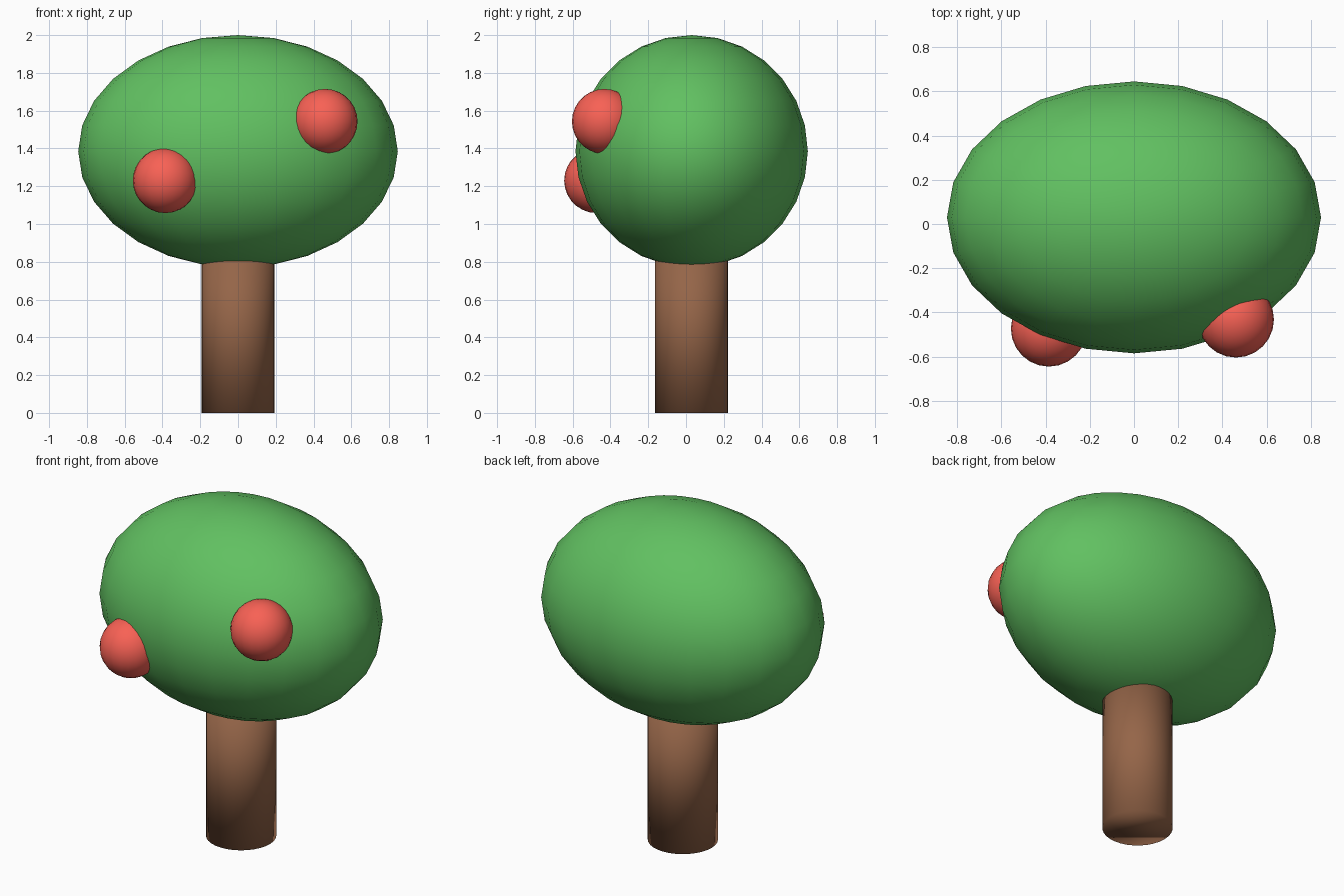
import bpy

if "Cube" in bpy.data.objects:
    bpy.data.objects.remove(bpy.data.objects["Cube"])


def material(name, rgb):
    mat = bpy.data.materials.new(name)
    mat.diffuse_color = (*rgb, 1.0)
    mat.use_nodes = True
    mat.node_tree.nodes["Principled BSDF"].inputs["Base Color"].default_value = mat.diffuse_color
    return mat


def finish(name, mat):
    obj = bpy.context.object
    obj.name = name
    obj.data.materials.append(mat)
    bpy.ops.object.shade_smooth()
    return obj


def ellipsoid(name, centre, radii, mat, segments=24, rings=14):
    bpy.ops.mesh.primitive_uv_sphere_add(
        segments=segments, ring_count=rings, radius=1, location=centre)
    bpy.context.object.scale = radii
    bpy.ops.object.transform_apply(location=False, rotation=False, scale=True)
    return finish(name, mat)


bark = material("bark", (0.30, 0.13, 0.065))
leaf = material("leaf", (0.12, 0.53, 0.12))
red = material("red_fruit", (0.94, 0.12, 0.09))

AXIS_Y = 0.03      # trunk and crown sit slightly behind the origin
TRUNK_TOP = 0.9    # runs a little way into the crown

# Trunk, smooth shaded over its rims as well
bpy.ops.mesh.primitive_cylinder_add(
    vertices=32, radius=0.193, depth=TRUNK_TOP,
    location=(0, AXIS_Y, TRUNK_TOP / 2))
finish("trunk", bark)

# Leafy crown
ellipsoid("crown", (0, AXIS_Y, 1.385), (0.846, 0.615, 0.615), leaf)

# Fruits half sunk into the front of the crown
fruits = {
    "fruit_left": (-0.385, -0.473, 1.23),
    "fruit_right": (0.461, -0.432, 1.543),
}
for name, centre in fruits.items():
    ellipsoid(name, centre, (0.172, 0.172, 0.172), red)
